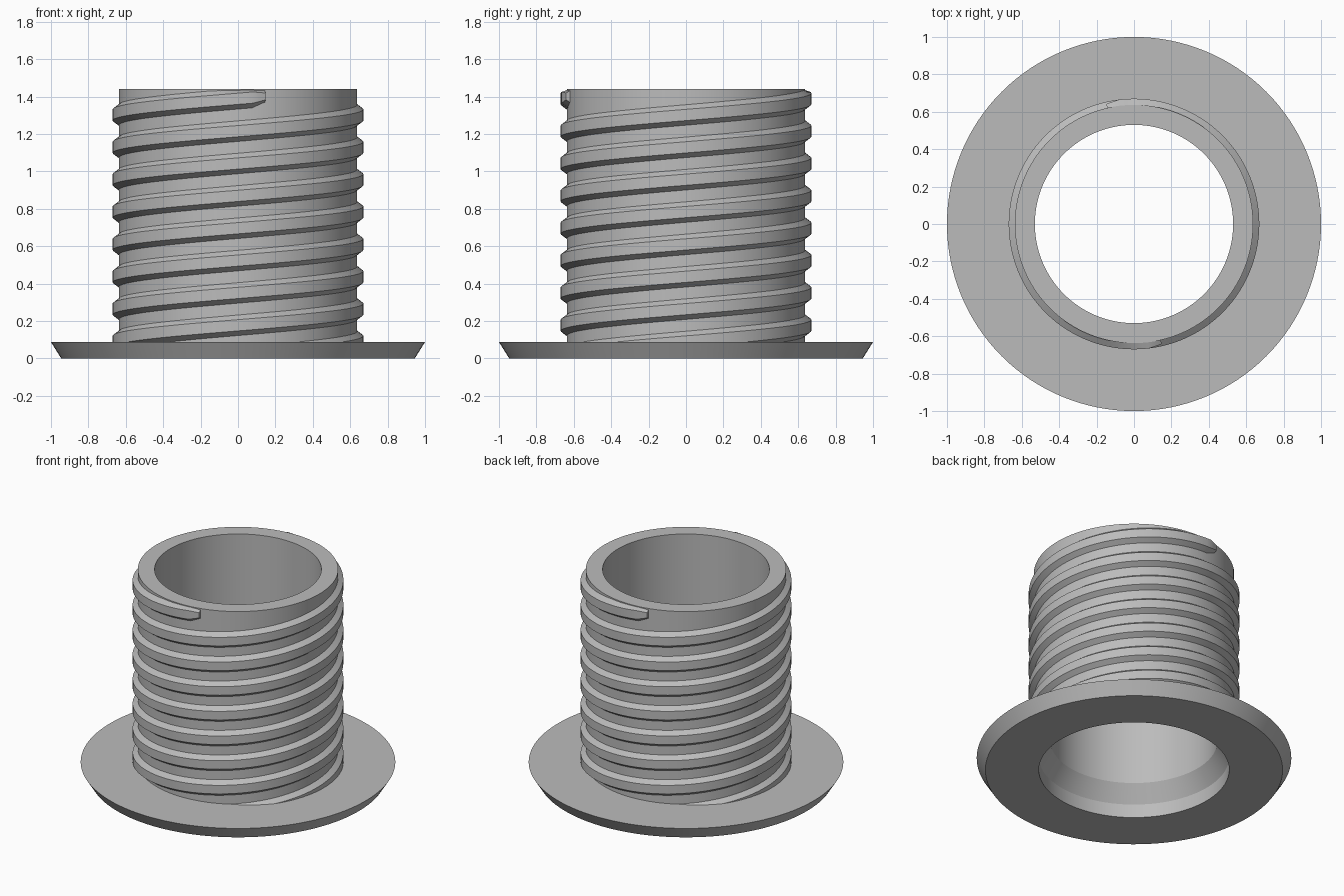
import bpy, bmesh
from math import sin, cos, pi, radians

if "Cube" in bpy.data.objects:
    bpy.data.objects.remove(bpy.data.objects["Cube"])

grey = bpy.data.materials.new("plain grey")
grey.use_nodes = True
colour = (0.5, 0.5, 0.5, 1)
grey.diffuse_color = colour
grey.node_tree.nodes["Principled BSDF"].inputs["Base Color"].default_value = colour


def loft(name, rings, closed):
    """Skin a list of closed sections; join the ends or cap them."""
    bm = bmesh.new()
    loops = [[bm.verts.new(p) for p in ring] for ring in rings]
    pairs = list(zip(loops, loops[1:]))
    if closed:
        pairs.append((loops[-1], loops[0]))
    else:
        bm.faces.new(loops[0])
        bm.faces.new(loops[-1])
    for a, b in pairs:
        for i in range(len(a)):
            j = (i + 1) % len(a)
            bm.faces.new((a[i], a[j], b[j], b[i]))
    bmesh.ops.recalc_face_normals(bm, faces=bm.faces)
    mesh = bpy.data.meshes.new(name)
    bm.to_mesh(mesh)
    bm.free()
    mesh.materials.append(grey)
    obj = bpy.data.objects.new(name, mesh)
    bpy.context.collection.objects.link(obj)
    bpy.ops.object.select_all(action="DESELECT")
    obj.select_set(True)
    bpy.context.view_layer.objects.active = obj
    bpy.ops.object.shade_smooth_by_angle(angle=radians(25))
    return obj


def polar(r, a, z):
    return (r * cos(a), r * sin(a), z)


# Flanged tube with a stepped, tapered bore
TOP, FLANGE, TUBE_R = 1.44, 0.088, 0.637
profile = [(0.605, 0), (0.945, 0), (1, FLANGE), (TUBE_R, FLANGE),
           (TUBE_R, TOP), (0.53, TOP), (0.53, 0.21), (0.605, 0.095)]
SEGMENTS = 128
loft("flanged_tube",
     [[polar(r, 2 * pi * i / SEGMENTS, z) for r, z in profile] for i in range(SEGMENTS)],
     closed=True)

# Two-start right-handed thread, the ridges half a turn apart
LEAD, END_Z, CREST_R, ROOT_R = 0.346, 1.401, 0.67, 0.625
END_ANGLE = radians(283)
STEP = radians(3)
COUNT = int((END_Z - 0.03) / LEAD * 2 * pi / STEP)


def ridge_section(k, offset):
    back = k * STEP
    z = END_Z - LEAD * back / (2 * pi)
    taper = min(1, 0.6 + 0.4 * k / 2)      # rounded tip at the free end
    crest = CREST_R - 0.012 * (1 - taper) / 0.4
    shape = [(ROOT_R, -0.064), (crest, -0.03), (crest, 0.03), (ROOT_R, 0.064)]
    return [polar(r, END_ANGLE + offset - back,
                  min(max(z + h * taper, 0.01), TOP - 0.001)) for r, h in shape]


for name, offset in (("front_thread", 0), ("back_thread", pi)):
    loft(name, [ridge_section(k, offset) for k in range(COUNT)], closed=False)
